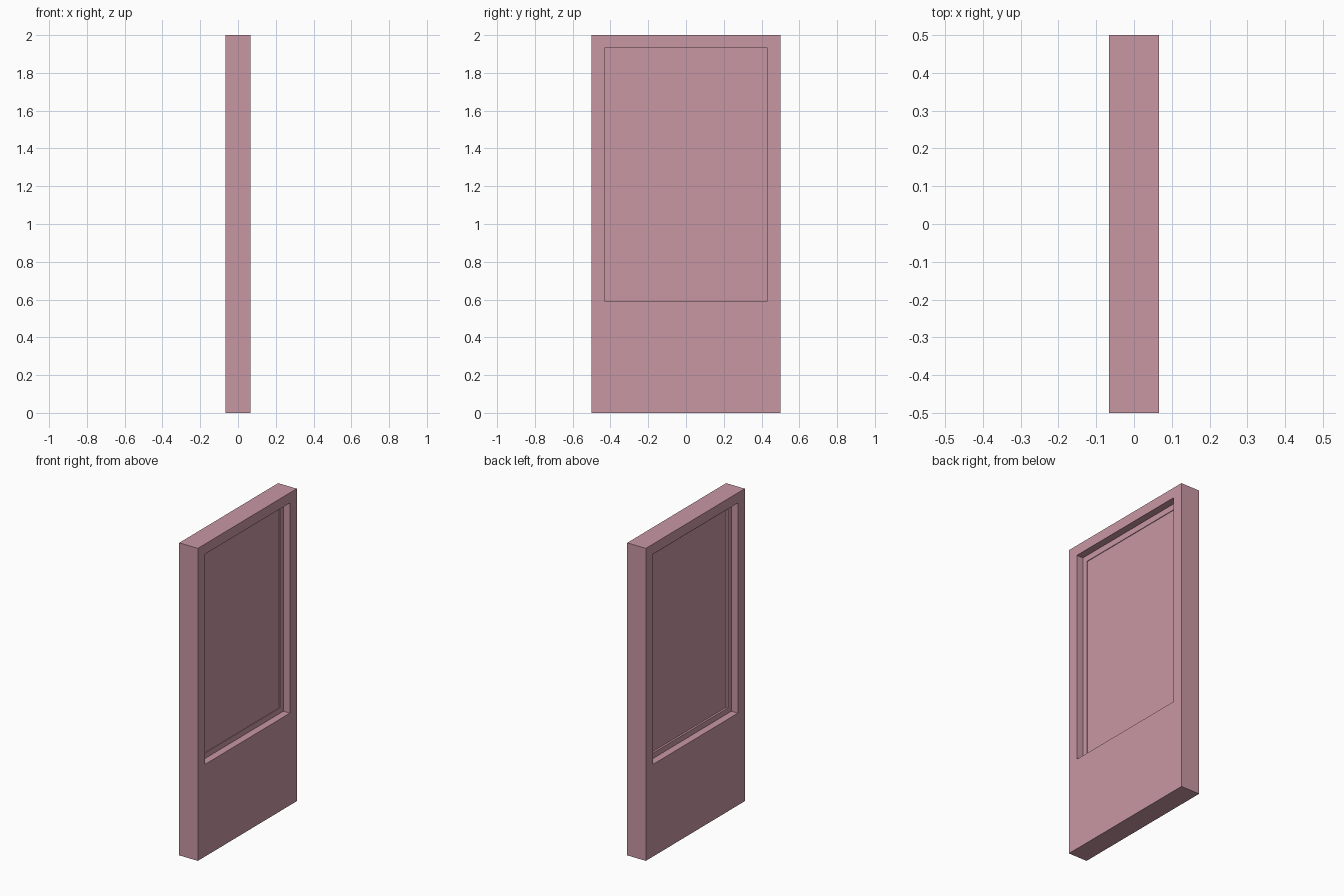
import bpy, bmesh

if "Cube" in bpy.data.objects:
    bpy.data.objects.remove(bpy.data.objects["Cube"])

mat = bpy.data.materials.new("dusty_pink")
mat.diffuse_color = (0.58, 0.31, 0.37, 1)
mat.use_nodes = True
mat.node_tree.nodes["Principled BSDF"].inputs["Base Color"].default_value = mat.diffuse_color


def finish(name, bm):
    bmesh.ops.recalc_face_normals(bm, faces=bm.faces)
    me = bpy.data.meshes.new(name)
    bm.to_mesh(me)
    bm.free()
    me.materials.append(mat)
    ob = bpy.data.objects.new(name, me)
    bpy.context.collection.objects.link(ob)
    return ob


def loop(bm, x, half_y, z0, z1):
    corners = ((-half_y, z0), (half_y, z0), (half_y, z1), (-half_y, z1))
    return [bm.verts.new((x, y, z)) for y, z in corners]


def ring(name, x0, x1, outer, inner):
    """Rectangular frame: four loops bridged into a closed band."""
    bm = bmesh.new()
    loops = [loop(bm, x0, *outer), loop(bm, x1, *outer),
             loop(bm, x1, *inner), loop(bm, x0, *inner)]
    for i in range(4):
        a, b = loops[i], loops[(i + 1) % 4]
        for j in range(4):
            k = (j + 1) % 4
            bm.faces.new((a[j], a[k], b[k], b[j]))
    return finish(name, bm)


def slab(name, x0, x1, rect):
    bm = bmesh.new()
    a, b = loop(bm, x0, *rect), loop(bm, x1, *rect)
    bm.faces.new(a)
    bm.faces.new(b)
    for j in range(4):
        k = (j + 1) % 4
        bm.faces.new((a[j], a[k], b[k], b[j]))
    return finish(name, bm)


# Rectangles as (half width, bottom, top)
body = (0.5, 0.0, 2.0)
opening = (0.43, 0.59, 1.935)
sash_inner = (0.394, 0.625, 1.897)

# Thick wall panel with window opening
ring("wall_panel", -0.066, 0.066, body, opening)
# Thin sash set midway in the opening
ring("window_sash", -0.02, 0.02, opening, sash_inner)
# Pane, deeper set on one side
slab("window_pane", -0.007, 0.016, sash_inner)
